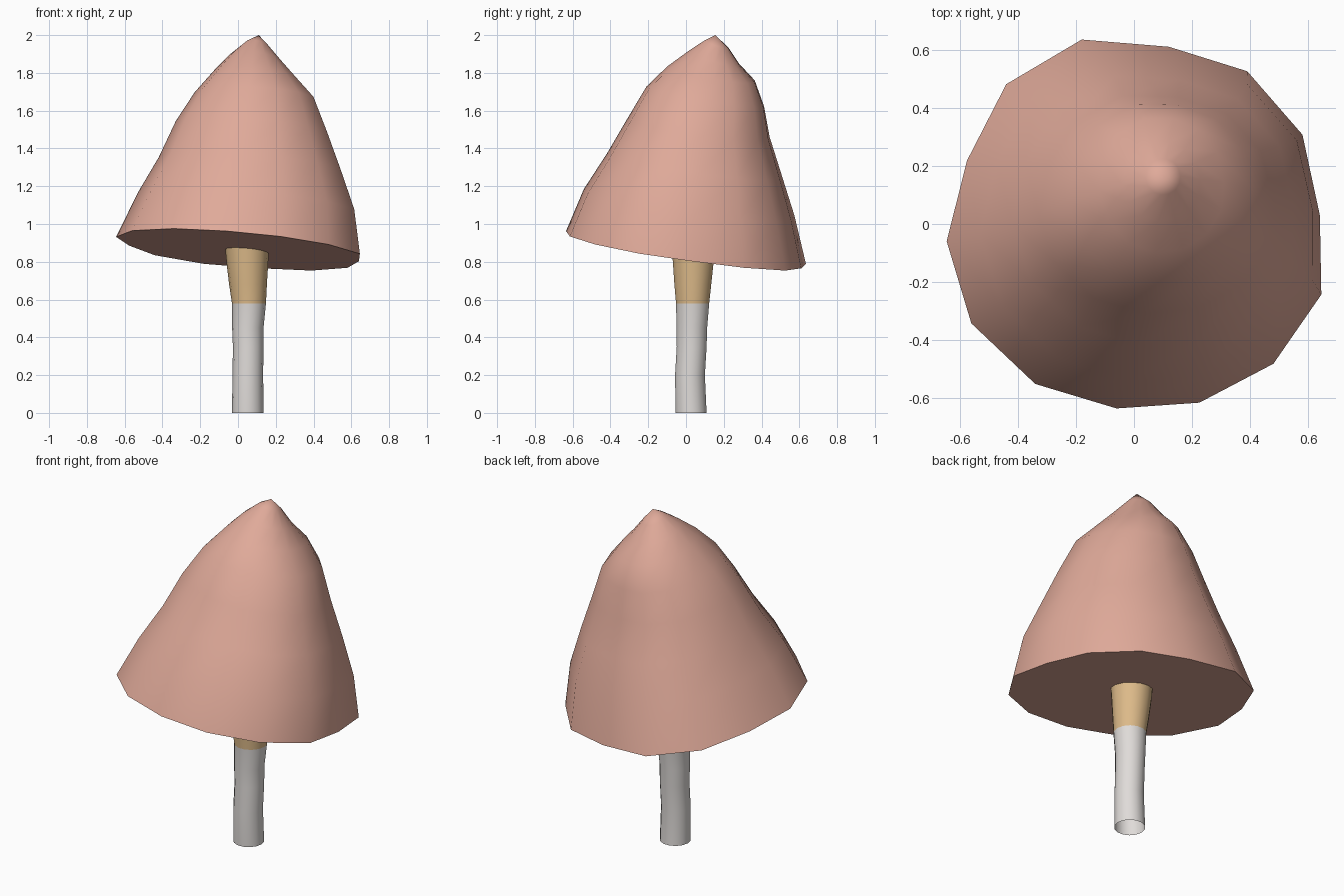
import bpy, bmesh, math
from mathutils import Vector

cube = bpy.data.objects.get("Cube")
if cube:
    bpy.data.objects.remove(cube, do_unlink=True)


def material(name, rgb):
    m = bpy.data.materials.new(name)
    m.use_nodes = True
    m.diffuse_color = (*rgb, 1)
    m.node_tree.nodes["Principled BSDF"].inputs["Base Color"].default_value = (*rgb, 1)
    return m


pink = material("dusty pink", (0.74, 0.40, 0.32))
tan = material("tan", (0.72, 0.49, 0.25))
white = material("off white", (0.74, 0.71, 0.69))


def bridge(bm, lower, upper):
    n = len(lower)
    return [bm.faces.new((lower[i], lower[(i + 1) % n], upper[(i + 1) % n], upper[i]))
            for i in range(n)]


def finish(name, bm, mats):
    mesh = bpy.data.meshes.new(name)
    bm.to_mesh(mesh)
    bm.free()
    for m in mats:
        mesh.materials.append(m)
    ob = bpy.data.objects.new(name, mesh)
    bpy.context.collection.objects.link(ob)
    bpy.ops.object.select_all(action="DESELECT")
    bpy.context.view_layer.objects.active = ob
    ob.select_set(True)
    bpy.ops.object.shade_smooth_by_angle(angle=math.radians(60))
    return ob


# Cap: irregular rim outline, counter-clockwise
RIM = [(.645, -.245), (.64, .03), (.58, .31), (.39, .53), (.12, .615), (-.18, .64),
       (-.44, .485), (-.575, .22), (-.645, -.06), (-.56, -.345), (-.34, -.555),
       (-.06, -.64), (.225, -.62), (.48, -.485)]

# Each ring: (left, right, front, back extents), (left, right, front, back heights)
CAP_RINGS = [
    ((-.645, .645, -.64, .64), (.923, .807, .958, .772)),
    ((-.53, .62, -.545, .58), (1.16, 1.05, 1.18, 1.03)),
    ((-.42, .55, -.42, .515), (1.35, 1.27, 1.37, 1.24)),
    ((-.33, .48, -.31, .45), (1.55, 1.48, 1.55, 1.44)),
    ((-.23, .41, -.21, .42), (1.69, 1.65, 1.73, 1.62)),
    ((-.12, .31, -.10, .37), (1.82, 1.77, 1.83, 1.75)),
    ((-.04, .23, .01, .285), (1.90, 1.86, 1.91, 1.84)),
    ((.04, .16, .10, .225), (1.965, 1.945, 1.97, 1.93)),
]

bm = bmesh.new()
rings = []
for k, ((x0, x1, y0, y1), (zl, zr, zf, zb)) in enumerate(CAP_RINGS):
    blend = k / len(CAP_RINGS)  # the outline turns round towards the tip
    ring = []
    for px, py in RIM:
        p = Vector((px, py)) / 0.645
        p = p.lerp(p.normalized(), blend)
        z = (zl + zr + zf + zb) / 4 + p.x * (zr - zl) / 2 + p.y * (zb - zf) / 2
        ring.append(bm.verts.new(((x0 + x1) / 2 + p.x * (x1 - x0) / 2,
                                  (y0 + y1) / 2 + p.y * (y1 - y0) / 2, z)))
    rings.append(ring)
for low, high in zip(rings, rings[1:]):
    bridge(bm, low, high)
tip = bm.verts.new((.11, .155, 2.0))
top = rings[-1]
for i, v in enumerate(top):
    bm.faces.new((v, top[(i + 1) % len(top)], tip))
bm.faces.new(list(reversed(rings[0])))  # flat underside
finish("cap", bm, [pink])

# Stem: open tube, (height, centre x, centre y, radius), flaring below the cap
STEM_RINGS = [(0, .052, .027, .084), (.2, .052, .021, .081), (.35, .054, .03, .081),
              (.45, .052, .031, .083), (.58, .058, .035, .09), (.68, .053, .036, .1),
              (.78, .05, .038, .109), (.89, .047, .038, .117)]
SIDES = 14
bm = bmesh.new()
rings = [[bm.verts.new((cx + r * math.cos(math.tau * i / SIDES),
                        cy + r * math.sin(math.tau * i / SIDES), z)) for i in range(SIDES)]
         for z, cx, cy, r in STEM_RINGS]
for low, high in zip(rings, rings[1:]):
    for face in bridge(bm, low, high):
        face.material_index = 1 if low[0].co.z > 0.57 else 0
finish("stem", bm, [white, tan])
